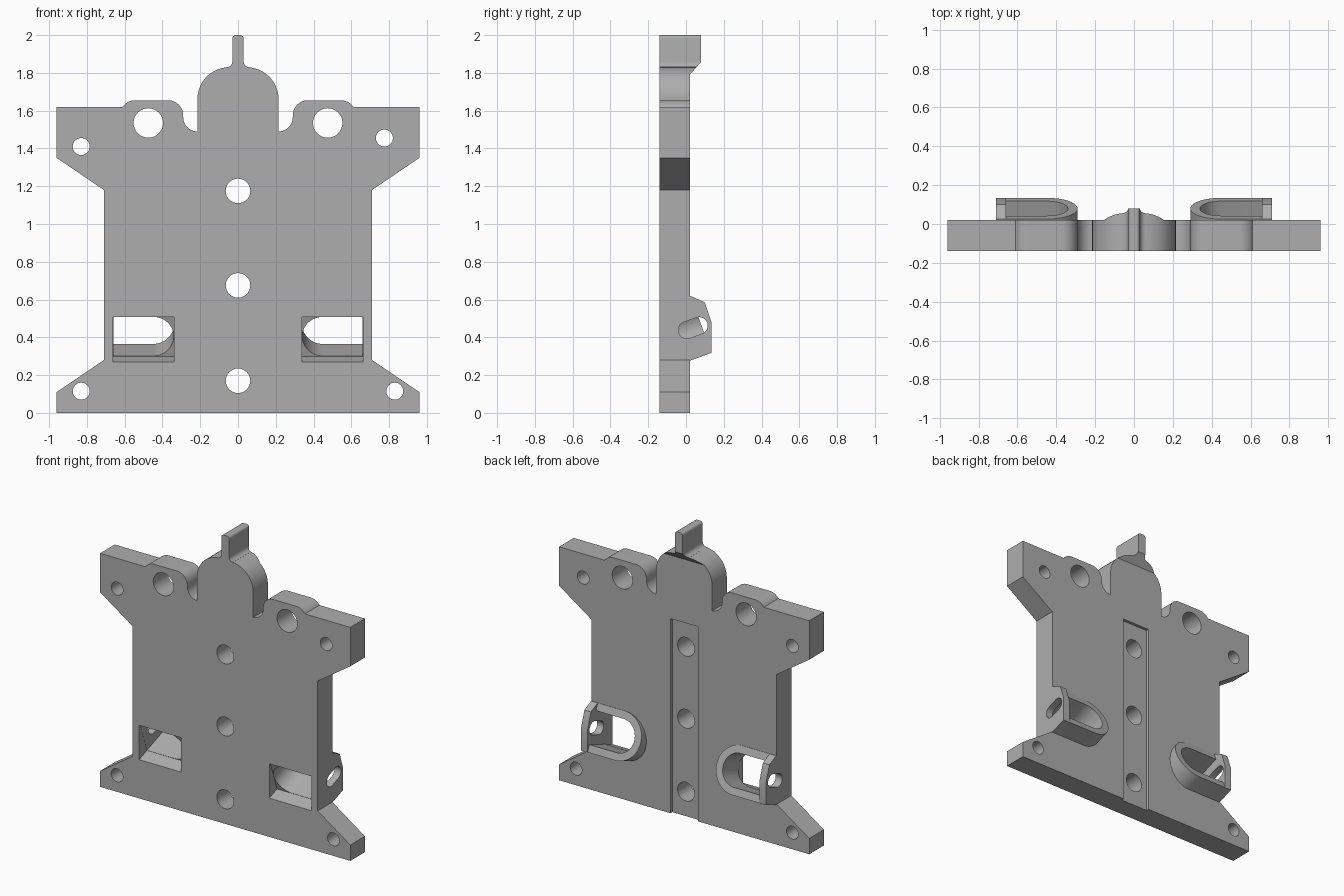
import bpy, bmesh
from math import sin, cos, radians, pi

cube = bpy.data.objects.get("Cube")
if cube:
    bpy.data.objects.remove(cube, do_unlink=True)

grey = bpy.data.materials.new("light grey")
grey.use_nodes = True
colour = (0.42, 0.42, 0.42, 1)
grey.diffuse_color = colour
grey.node_tree.nodes["Principled BSDF"].inputs["Base Color"].default_value = colour

FRONT, BACK, LIP = -0.14, 0.02, 0.08   # plate depth and rear lip of the head
TILT = radians(20)                     # upward tilt of the rear sockets


def arc(cx, cy, r, a0, a1, n=12):
    angles = [radians(a0 + (a1 - a0) * i / n) for i in range(n + 1)]
    return [(cx + r * cos(a), cy + r * sin(a)) for a in angles]


def along_y(a, b, d):
    return (a, d, b)


def along_x(a, b, d):
    return (d, a, b)


def tilted(a, b, d):
    return (a, 0.08 - b * sin(TILT) + d * cos(TILT),
            0.468 + b * cos(TILT) + d * sin(TILT))


def prism(name, points, place, d0, d1, side=1):
    """Extrude a 2D profile between two depths, optionally mirrored in x."""
    bm = bmesh.new()
    rings = []
    for d in (d0, d1):
        ring = []
        for a, b in points:
            x, y, z = place(a, b, d)
            ring.append(bm.verts.new((x * side, y, z)))
        rings.append(ring)
        bm.faces.new(ring)
    n = len(points)
    for i in range(n):
        j = (i + 1) % n
        bm.faces.new((rings[0][i], rings[0][j], rings[1][j], rings[1][i]))
    bmesh.ops.recalc_face_normals(bm, faces=bm.faces)
    mesh = bpy.data.meshes.new(name)
    bm.to_mesh(mesh)
    bm.free()
    mesh.materials.append(grey)
    obj = bpy.data.objects.new(name, mesh)
    bpy.context.collection.objects.link(obj)
    return obj


def combine(target, tool, operation):
    mod = target.modifiers.new(operation, 'BOOLEAN')
    mod.operation, mod.solver, mod.object = operation, 'EXACT', tool
    bpy.context.view_layer.objects.active = target
    bpy.ops.object.modifier_apply(modifier=mod.name)
    bpy.data.objects.remove(tool, do_unlink=True)


def cut(target, *args):
    combine(target, prism("cutter", *args), 'DIFFERENCE')


# Plate outline: flared corners, shoulder bumps, domed head and top tab
half = [(0.96, 0), (0.96, 0.11), (0.71, 0.28), (0.71, 1.18), (0.96, 1.35), (0.96, 1.62)]
half += arc(0.545, 1.575, 0.08, 34, 90)
half += arc(0.37, 1.575, 0.08, 90, 180)
half += arc(0.215, 1.565, 0.075, 0, -90)
half += arc(0.045, 1.66, 0.17, 0, 85, 18)
half += arc(0.06, 1.86, 0.03, -90, -180, 6)
half += arc(0.012, 1.982, 0.018, 0, 90, 6)
outline = half + [(-x, z) for x, z in reversed(half)]
plate = prism("mounting_plate", outline, along_y, FRONT, LIP)

# Trim the back so only the sloped lip of the head stands proud
cut(plate, [(BACK, -0.1), (BACK, 1.79), (0.1, 1.88), (0.3, 1.88), (0.3, -0.1)],
    along_x, -1.2, 1.2)

# Shallow central groove down the back
cut(plate, [(-0.105, -0.1), (0.105, -0.1), (0.105, 1.35), (-0.105, 1.35)],
    along_y, 0, 0.3)

# Tilted rear sockets with a flat outer end wall
rim = [(0.68, -0.16), (0.68, 0.16)] + arc(0.45, 0, 0.16, 90, 270, 24)
window = [(0.66, -0.11), (0.66, 0.11)] + arc(0.45, 0, 0.11, 90, 270, 24)
pocket = [(0.338, -0.112), (0.661, -0.112), (0.661, 0.112), (0.338, 0.112)]
wall = [tilted(0, b, d)[1:] for b, d in ((-0.16, -0.16), (-0.16, 0))]
wall += [(0.135, 0.48), (0.10, 0.585)]
wall += [tilted(0, b, d)[1:] for b, d in ((0.16, 0), (0.16, -0.16))]
slot_local = arc(0.035, 0, 0.045, -90, 90) + arc(-0.035, 0, 0.045, 90, 270)
slot = [(0.037 + u * cos(TILT) - v * sin(TILT), 0.45 + u * sin(TILT) + v * cos(TILT))
        for u, v in slot_local]
for side in (1, -1):
    combine(plate, prism("socket_rim", rim, tilted, -0.16, 0, side), 'UNION')
    combine(plate, prism("end_wall", wall, along_x, 0.66, 0.71, side), 'UNION')
    cut(plate, window, tilted, -0.45, 0.15, side)
    cut(plate, pocket, tilted, -0.45, -0.184, side)
    cut(plate, slot, along_x, 0.6, 0.8, side)

# Round through holes
holes = [(0, z, 0.065) for z in (0.17, 0.675, 1.175)]
holes += [(s * 0.475, 1.535, 0.078) for s in (1, -1)]
holes += [(s * 0.83, 0.115, 0.045) for s in (1, -1)]
holes += [(-0.83, 1.41, 0.045), (0.775, 1.455, 0.045)]
for x, z, r in holes:
    cut(plate, arc(x, z, r, 0, 360, 32)[:-1], along_y, -0.3, 0.3)

# Smooth the curves, keep the edges crisp
bpy.ops.object.select_all(action='DESELECT')
plate.select_set(True)
bpy.context.view_layer.objects.active = plate
bpy.ops.object.shade_smooth_by_angle(angle=radians(30))
